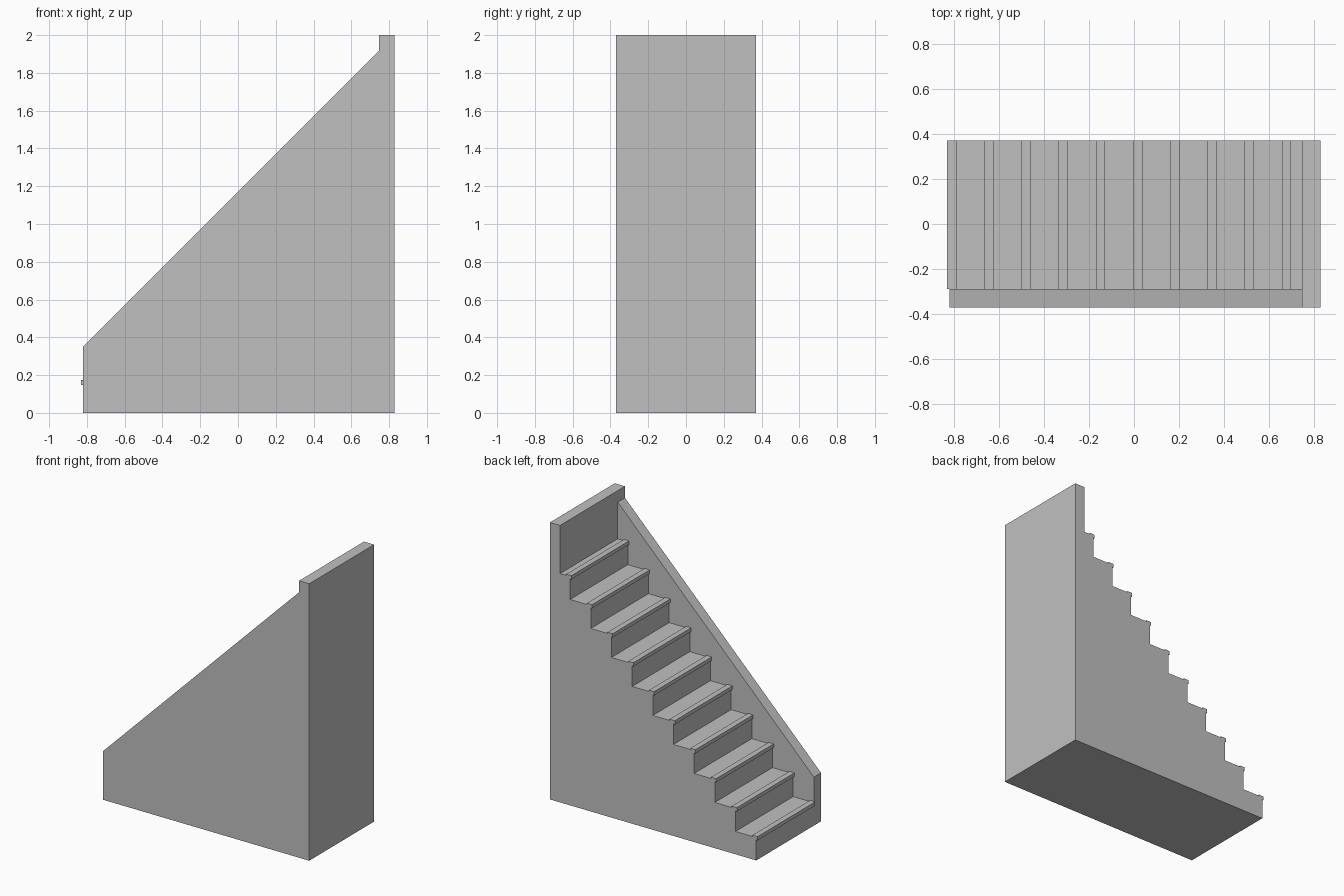
import bpy, bmesh

if "Cube" in bpy.data.objects:
    bpy.data.objects.remove(bpy.data.objects["Cube"])

STEPS, PITCH = 10, 0.1652     # run and rise are equal
X0, X1 = -0.82, 0.828         # first riser, back face
BACK = 0.747                  # front of the back wall
Y0, YW, Y1 = -0.37, -0.288, 0.37

mat = bpy.data.materials.new("plain grey")
mat.diffuse_color = (0.53, 0.53, 0.53, 1)
mat.use_nodes = True
mat.node_tree.nodes["Principled BSDF"].inputs["Base Color"].default_value = mat.diffuse_color


def extrude_profile(name, pts, ya, yb):
    """Solid made from an x-z outline extruded along y."""
    bm = bmesh.new()
    face = bm.faces.new([bm.verts.new((x, ya, z)) for x, z in pts])
    res = bmesh.ops.extrude_face_region(bm, geom=[face], use_keep_orig=True)
    verts = [g for g in res["geom"] if isinstance(g, bmesh.types.BMVert)]
    bmesh.ops.translate(bm, verts=verts, vec=(0, yb - ya, 0))
    bmesh.ops.recalc_face_normals(bm, faces=bm.faces[:])
    me = bpy.data.meshes.new(name)
    bm.to_mesh(me)
    bm.free()
    me.materials.append(mat)
    ob = bpy.data.objects.new(name, me)
    bpy.context.collection.objects.link(ob)
    return ob


# Solid flight of steps, each with a raised overhanging nosing, and back wall
outline = [(X0, 0)]
for i in range(STEPS):
    x, z = X0 + i * PITCH, (i + 1) * PITCH
    outline += [(x, z - 0.018), (x - 0.01, z - 0.018), (x - 0.01, z + 0.009),
                (x + 0.031, z + 0.009), (x + 0.031, z)]
    # foot of the next riser, or of the back wall
    outline.append((x + PITCH if i < STEPS - 1 else BACK, z))
outline += [(BACK, 2), (X1, 2), (X1, 0)]
extrude_profile("stair_flight", outline, YW, Y1)

# Sloped side wall closing the front of the stair
extrude_profile("side_wall", [(X0, 0), (X0, 0.35), (BACK, 1.917), (BACK, 2),
                              (X1, 2), (X1, 0)], Y0, YW)
